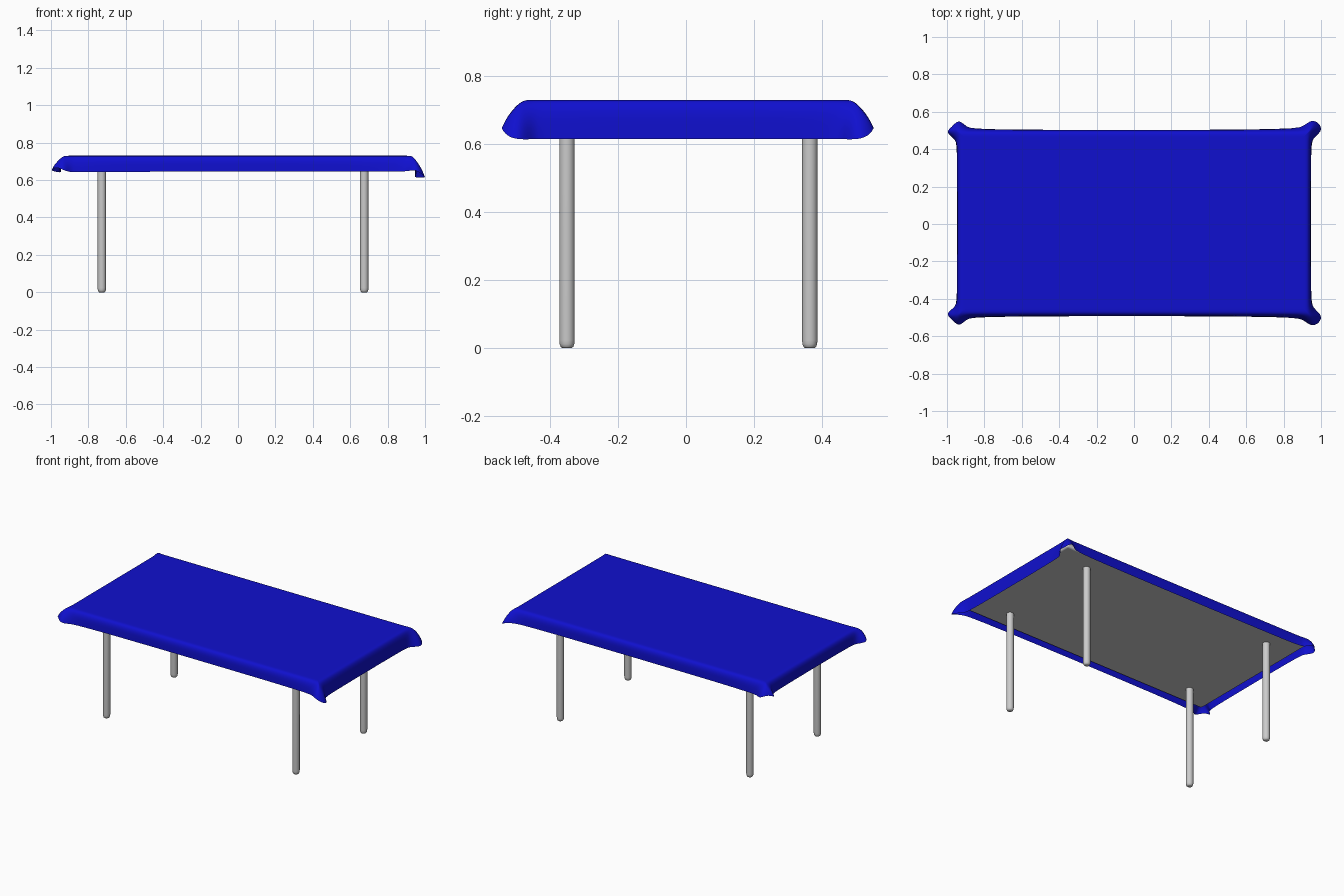
import bpy, bmesh

if "Cube" in bpy.data.objects:
    bpy.data.objects.remove(bpy.data.objects["Cube"])

HX, HY, OY, TOP = 0.945, 0.497, 0.005, 0.73   # cloth half sizes, y shift, top height

blue = bpy.data.materials.new("blue_cloth")
blue.diffuse_color = (0.005, 0.005, 0.62, 1)
blue.use_nodes = True
blue.node_tree.nodes["Principled BSDF"].inputs["Base Color"].default_value = blue.diffuse_color


def finish(bm, name, angle=0.7):
    bmesh.ops.recalc_face_normals(bm, faces=bm.faces)
    mesh = bpy.data.meshes.new(name)
    bm.to_mesh(mesh)
    bm.free()
    ob = bpy.data.objects.new(name, mesh)
    bpy.context.collection.objects.link(ob)
    bpy.context.view_layer.objects.active = ob
    ob.select_set(True)
    bpy.ops.object.shade_smooth_by_angle(angle=angle)
    ob.select_set(False)
    return ob


# Legs: slim rods with rounded feet
def leg(name, x, y, r=0.0225, h=0.69):
    bm = bmesh.new()
    rings = []
    for z, k in ((0, 0.62), (0.004, 0.82), (0.012, 0.96), (0.024, 1), (h, 1)):
        ring = bmesh.ops.create_circle(bm, segments=20, radius=r * k)["verts"]
        for v in ring:
            v.co.x += x
            v.co.y += y
            v.co.z = z
        rings.append(ring)
    for a, b in zip(rings, rings[1:]):
        for i in range(20):
            j = (i + 1) % 20
            bm.faces.new((a[i], a[j], b[j], b[i]))
    bm.faces.new(rings[0])
    bm.faces.new(rings[-1])
    finish(bm, name, 1.0)


for side, x in (("left", -0.728), ("right", 0.675)):
    for end, y in (("front", -0.35), ("back", 0.364)):
        leg(f"{end}_{side}_leg", x, y)

# Tabletop board under the cloth
bm = bmesh.new()
bmesh.ops.create_cube(bm, size=1)
for v in bm.verts:
    v.co = (v.co.x * 1.86, v.co.y * 0.97 + OY, 0.694 + v.co.z * 0.048)
board = finish(bm, "tabletop")
bev = board.modifiers.new("bevel", "BEVEL")
bev.width, bev.segments = 0.012, 3

# Corner hems: (dx, dy, z) outward from the corner, end side round to long side
LEFT = [(0, -0.09, 0.643), (0.006, -0.05, 0.64), (0.066, -0.012, 0.65), (0.03, 0.014, 0.672),
        (-0.008, 0.062, 0.655), (-0.05, 0.014, 0.64), (-0.1, 0, 0.645)]
RIGHT = [(0, -0.09, 0.615), (0.008, -0.045, 0.615), (0.062, -0.006, 0.613), (0.05, 0.034, 0.62),
         (0.006, 0.06, 0.658), (-0.04, 0.018, 0.646), (-0.1, 0, 0.645)]


def outline():
    pts = []
    for sx, sy, hem in ((1, 1, RIGHT), (-1, 1, LEFT), (-1, -1, LEFT), (1, -1, RIGHT)):
        corner = [((sx * (HX + min(dx, 0)), sy * (HY + min(dy, 0))),
                   (sx * (HX + dx), sy * (HY + dy), z)) for dx, dy, z in hem]
        pts += corner if sx * sy > 0 else corner[::-1]
    return pts


# Tablecloth: rings from the flat top over the edge to the flared hem
bm = bmesh.new()
rings = []
for inset, drop, flare in ((0.09, 0, 0), (0.04, 0, 0), (0.012, 0.004, 0), (0, 0.3, 0.25),
                           (0, 0.65, 0.72), (0, 1, 1)):
    ring = []
    for (bx, by), (hx, hy, hz) in outline():
        x = bx * (1 - inset / HX) + (hx - bx) * flare
        y = by * (1 - inset / HY) + (hy - by) * flare
        ring.append(bm.verts.new((x, y + OY, TOP + (hz - TOP) * drop)))
    rings.append(ring)
n = len(rings[0])
for a, b in zip(rings, rings[1:]):
    for i in range(n):
        j = (i + 1) % n
        bm.faces.new((a[i], a[j], b[j], b[i]))
bm.faces.new(rings[0])
cloth = finish(bm, "tablecloth", 3.14)
cloth.data.materials.append(blue)
sub = cloth.modifiers.new("subdivision", "SUBSURF")
sub.levels = sub.render_levels = 2
